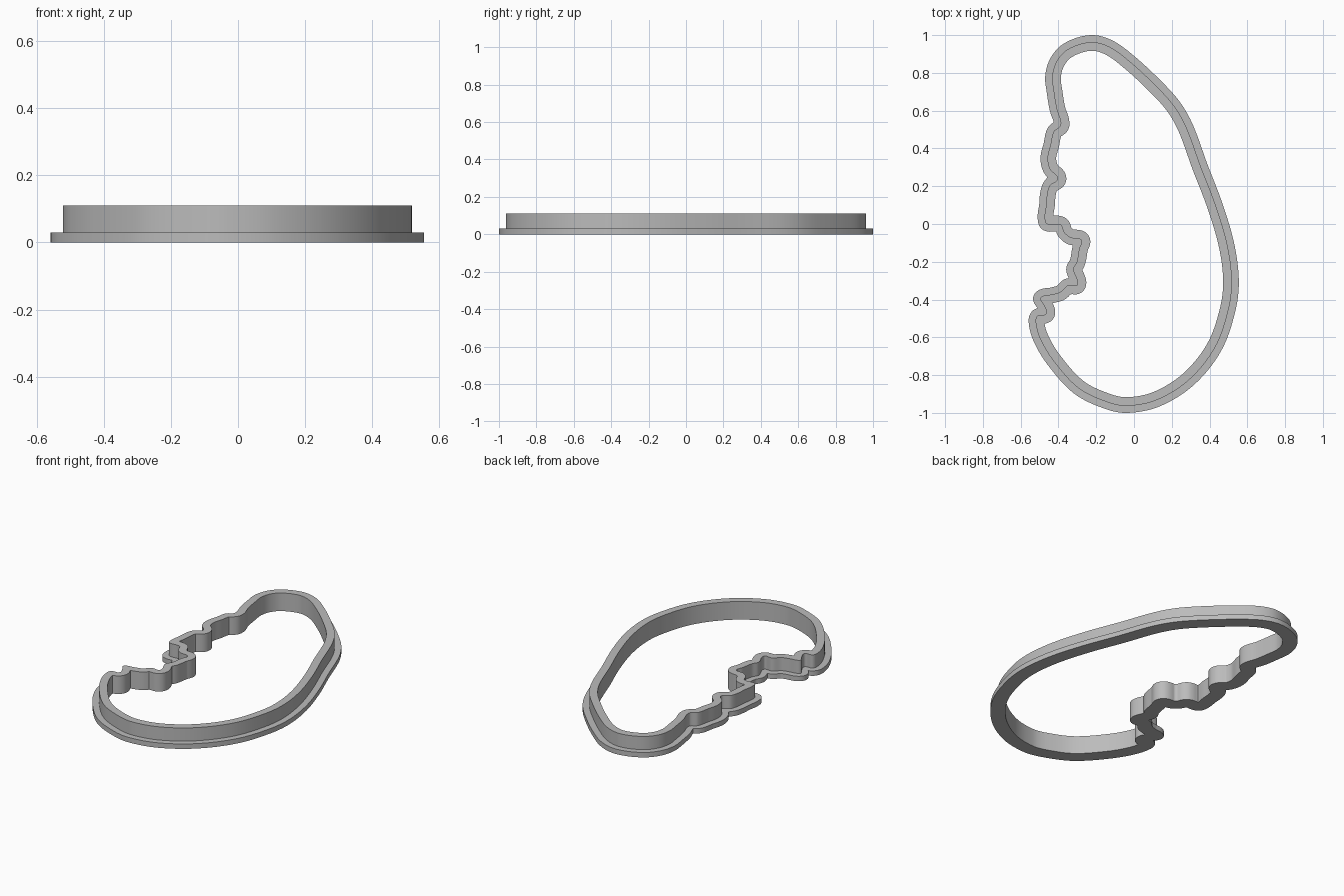
import bpy
import bmesh
from mathutils import Vector

if "Cube" in bpy.data.objects:
    bpy.data.objects.remove(bpy.data.objects["Cube"], do_unlink=True)

FLANGE_TOP, WALL_TOP = 0.03, 0.11
FLANGE_REACH, WALL_THICKNESS = 0.037, 0.046

# Outer face of the wall, counter-clockwise from above: jagged left side, then the smooth sweep
jagged = [(-.23, .963), (-.35, .925), (-.41, .86), (-.433, .78), (-.425, .7), (-.41, .61),
          (-.388, .525), (-.425, .49), (-.442, .42), (-.458, .35), (-.445, .29),
          (-.404, .24), (-.445, .205), (-.46, .16), (-.465, .1), (-.473, .04),
          (-.462, 0), (-.39, -.005), (-.37, -.045), (-.335, -.073), (-.28, -.085),
          (-.29, -.13), (-.303, -.2), (-.322, -.24), (-.3, -.32), (-.35, -.325),
          (-.39, -.36), (-.43, -.372), (-.495, -.39), (-.477, -.43), (-.465, -.475),
          (-.51, -.485), (-.521, -.515)]
sweep = [(-.5, -.6), (-.43, -.72), (-.295, -.868), (-.145, -.942), (-.035, -.963),
         (.125, -.93), (.295, -.822), (.43, -.652), (.5, -.455), (.518, -.3), (.494, -.11),
         (.432, .1), (.354, .303), (.277, .512), (.21, .628), (.108, .74),
         (-.022, .86), (-.13, .938)]


def smooth_loop(points, steps=8):
    """Closed spline through the points."""
    pts = [Vector(p) for p in points]
    n = len(pts)
    loop = []
    for i in range(n):
        a, b, c, d = (pts[(i + k) % n] for k in (-1, 0, 1, 2))
        reach = (c - b).length / 3
        h1 = b + (c - a).normalized() * reach
        h2 = c - (d - b).normalized() * reach
        for s in range(steps):
            t = s / steps
            u = 1 - t
            loop.append(b * u**3 + h1 * (3 * u * u * t) + h2 * (3 * u * t * t) + c * t**3)
    return loop


def offset_loop(loop, dist):
    """Parallel loop, outward if dist > 0, without the folds at tight corners."""
    n = len(loop)
    result = []
    for i, p in enumerate(loop):
        before = (p - loop[i - 1]).normalized()
        after = (loop[(i + 1) % n] - p).normalized()
        tangents = [(before + after).normalized()]
        if before.dot(after) < 0.97:
            tangents = [before] + tangents + [after]
        for t in tangents:
            q = p + Vector((t.y, -t.x)) * dist
            if min((q - r).length for r in loop) > abs(dist) * 0.985:
                if not result or (q - result[-1]).length > 0.002:
                    result.append(q)
    return result


def make_ring(name, outer, inner, bottom, top, mat):
    """Filled outline with a hole, raised from bottom to top."""
    curve = bpy.data.curves.new(name + "_outline", 'CURVE')
    curve.dimensions = '2D'
    curve.fill_mode = 'BOTH'
    curve.extrude = (top - bottom) / 2
    for loop in (outer, inner):
        spline = curve.splines.new('POLY')
        spline.points.add(len(loop) - 1)
        for point, p in zip(spline.points, loop):
            point.co = (p.x, p.y, 0, 1)
        spline.use_cyclic_u = True
    obj = bpy.data.objects.new(name, curve)
    bpy.context.collection.objects.link(obj)
    bpy.ops.object.select_all(action='DESELECT')
    obj.select_set(True)
    bpy.context.view_layer.objects.active = obj
    bpy.ops.object.convert(target='MESH')
    obj = bpy.context.object
    bm = bmesh.new()
    bm.from_mesh(obj.data)
    bmesh.ops.remove_doubles(bm, verts=bm.verts, dist=0.0005)
    bmesh.ops.translate(bm, verts=bm.verts, vec=(0, 0, (top + bottom) / 2))
    bmesh.ops.recalc_face_normals(bm, faces=bm.faces)
    bm.to_mesh(obj.data)
    bm.free()
    obj.data.materials.clear()
    obj.data.materials.append(mat)
    bpy.ops.object.shade_smooth_by_angle(angle=0.6)
    return obj


# Plain grey plastic
grey = bpy.data.materials.new("grey_plastic")
grey.use_nodes = True
colour = (0.5, 0.5, 0.5, 1)
grey.diffuse_color = colour
grey.node_tree.nodes["Principled BSDF"].inputs["Base Color"].default_value = colour

wall_face = smooth_loop(jagged + sweep)
inner_face = offset_loop(wall_face, -WALL_THICKNESS)
rim = offset_loop(wall_face, FLANGE_REACH)

# Wide grip flange at the base and the taller cutting wall above it
make_ring("base_flange", rim, inner_face, 0, FLANGE_TOP, grey)
make_ring("cutting_wall", wall_face, inner_face, FLANGE_TOP, WALL_TOP, grey)
